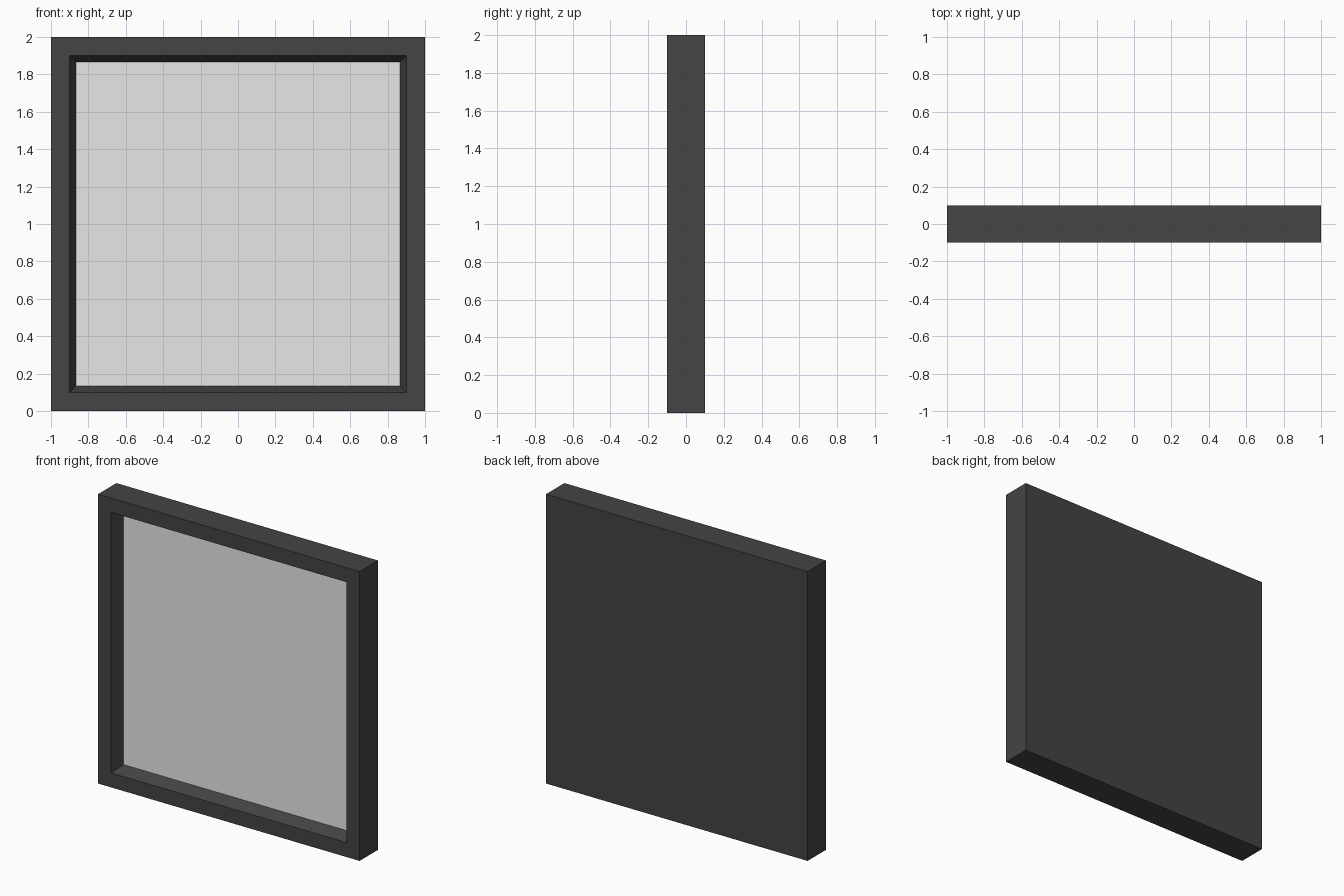
import bpy
import bmesh
from mathutils import Matrix

if "Cube" in bpy.data.objects:
    bpy.data.objects.remove(bpy.data.objects["Cube"])


def material(name, value):
    mat = bpy.data.materials.new(name)
    mat.diffuse_color = (value, value, value, 1)
    mat.use_nodes = True
    mat.node_tree.nodes["Principled BSDF"].inputs["Base Color"].default_value = mat.diffuse_color
    return mat


RIM = 0.10      # width of the flat border
TAPER = 0.033   # how far the recess walls lean in
DEPTH = 0.088   # depth of the recess

# Outer slab
bm = bmesh.new()
bmesh.ops.create_cube(bm, size=1, matrix=Matrix.Translation((0, 0, 1)) @ Matrix.Diagonal((2, 0.2, 2, 1)))
bm.normal_update()
panel = min(bm.faces, key=lambda f: f.calc_center_median().y)

# Flat border, then tapered recess walls
bmesh.ops.inset_region(bm, faces=[panel], thickness=RIM, use_even_offset=True)
bmesh.ops.inset_region(bm, faces=[panel], thickness=TAPER, use_even_offset=True)
for v in panel.verts:
    v.co.y = -0.1 + DEPTH

# Light panel at the bottom of the recess
panel.material_index = 1
bm.normal_update()

mesh = bpy.data.meshes.new("framed_panel")
bm.to_mesh(mesh)
bm.free()
mesh.materials.append(material("dark grey frame", 0.058))
mesh.materials.append(material("light grey panel", 0.8))
bpy.context.collection.objects.link(bpy.data.objects.new("framed_panel", mesh))
